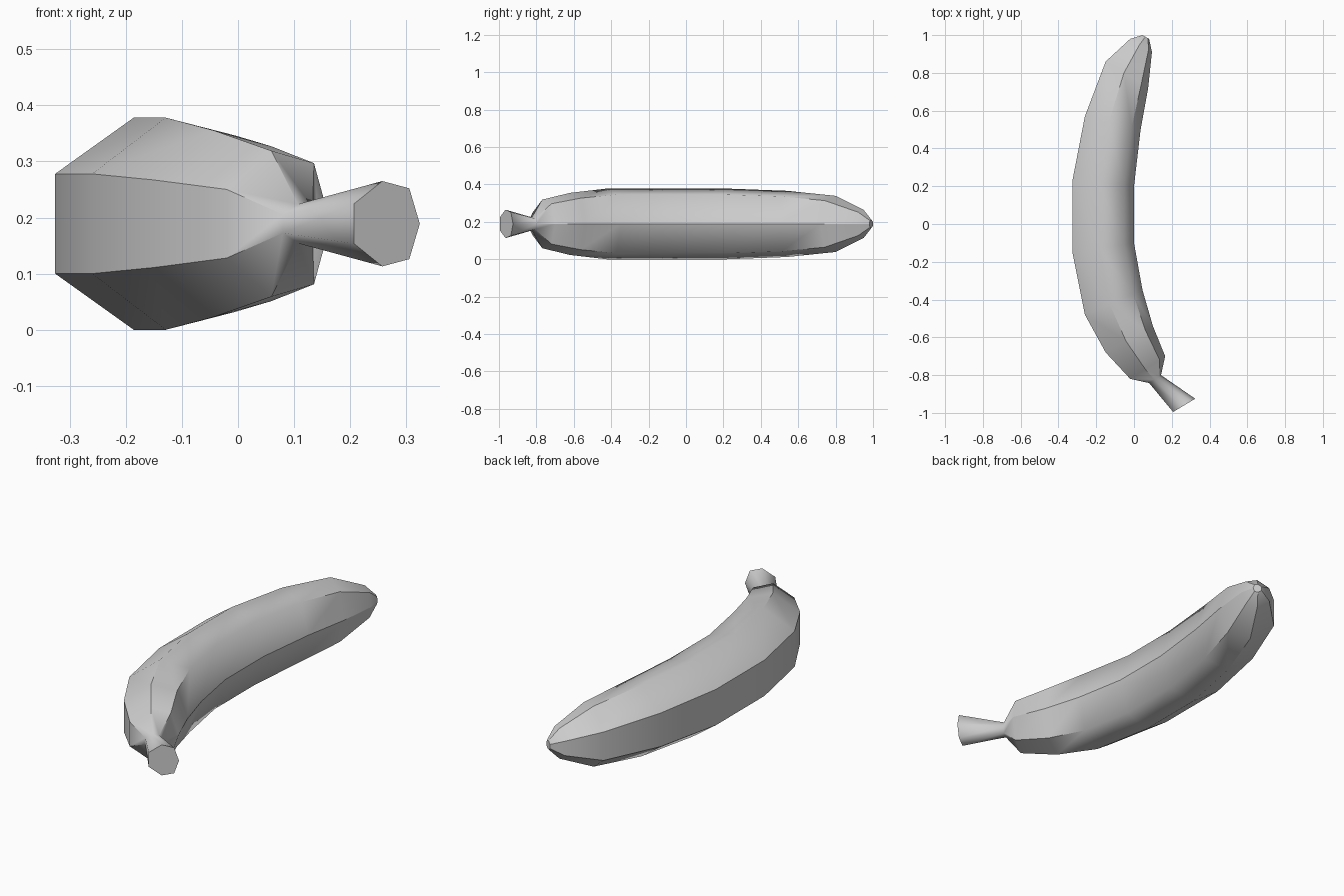
import bpy, bmesh

if "Cube" in bpy.data.objects:
    bpy.data.objects.remove(bpy.data.objects["Cube"])

ZC = 0.189
# Rings from blossom tip to stem end: outer x, outer y, inner x, inner y, half height
RINGS = [
    (0.045, 1.00, 0.08, 0.98, 0.022),
    (-0.02, 0.98, 0.095, 0.91, 0.075),
    (-0.15, 0.86, 0.075, 0.72, 0.150),
    (-0.26, 0.57, 0.035, 0.50, 0.177),
    (-0.326, 0.23, 0.00, 0.20, 0.189),
    (-0.326, -0.15, 0.00, -0.10, 0.189),
    (-0.26, -0.48, 0.045, -0.35, 0.189),
    (-0.15, -0.68, 0.10, -0.54, 0.166),
    (-0.02, -0.82, 0.165, -0.70, 0.130),
    (0.08, -0.842, 0.143, -0.80, 0.035),
    (0.207, -0.995, 0.324, -0.925, 0.076),
]
# Seven-sided section: position from outer to inner side, relative height
SECTION = [(0, -0.47), (0, 0.47), (0.43, 1), (0.84, 0.83),
           (1, 0), (0.84, -0.83), (0.43, -1)]
N = len(SECTION)

bm = bmesh.new()
rings = []
for ox, oy, ix, iy, h in RINGS:
    rings.append([bm.verts.new((ox + (ix - ox) * t, oy + (iy - oy) * t, ZC + h * s))
                  for t, s in SECTION])

# Skin between the rings, and the two end caps
for a, b in zip(rings, rings[1:]):
    for i in range(N):
        j = (i + 1) % N
        bm.faces.new((a[i], a[j], b[j], b[i]))
caps = [bm.faces.new(rings[0]), bm.faces.new(rings[-1])]
bmesh.ops.recalc_face_normals(bm, faces=bm.faces[:])
for f in bm.faces:
    f.smooth = True
for c in caps:
    for e in c.edges:
        e.smooth = False

# Crisp ridges; upper and lower ones soften in the middle, stem stays round
for k in range(len(rings) - 2):
    for i in range(N):
        if i in (0, 1, 4) or not 3 <= k <= 5:
            bm.edges.get((rings[k][i], rings[k + 1][i])).smooth = False

mesh = bpy.data.meshes.new("banana")
bm.to_mesh(mesh)
bm.free()
banana = bpy.data.objects.new("banana", mesh)
bpy.context.collection.objects.link(banana)
